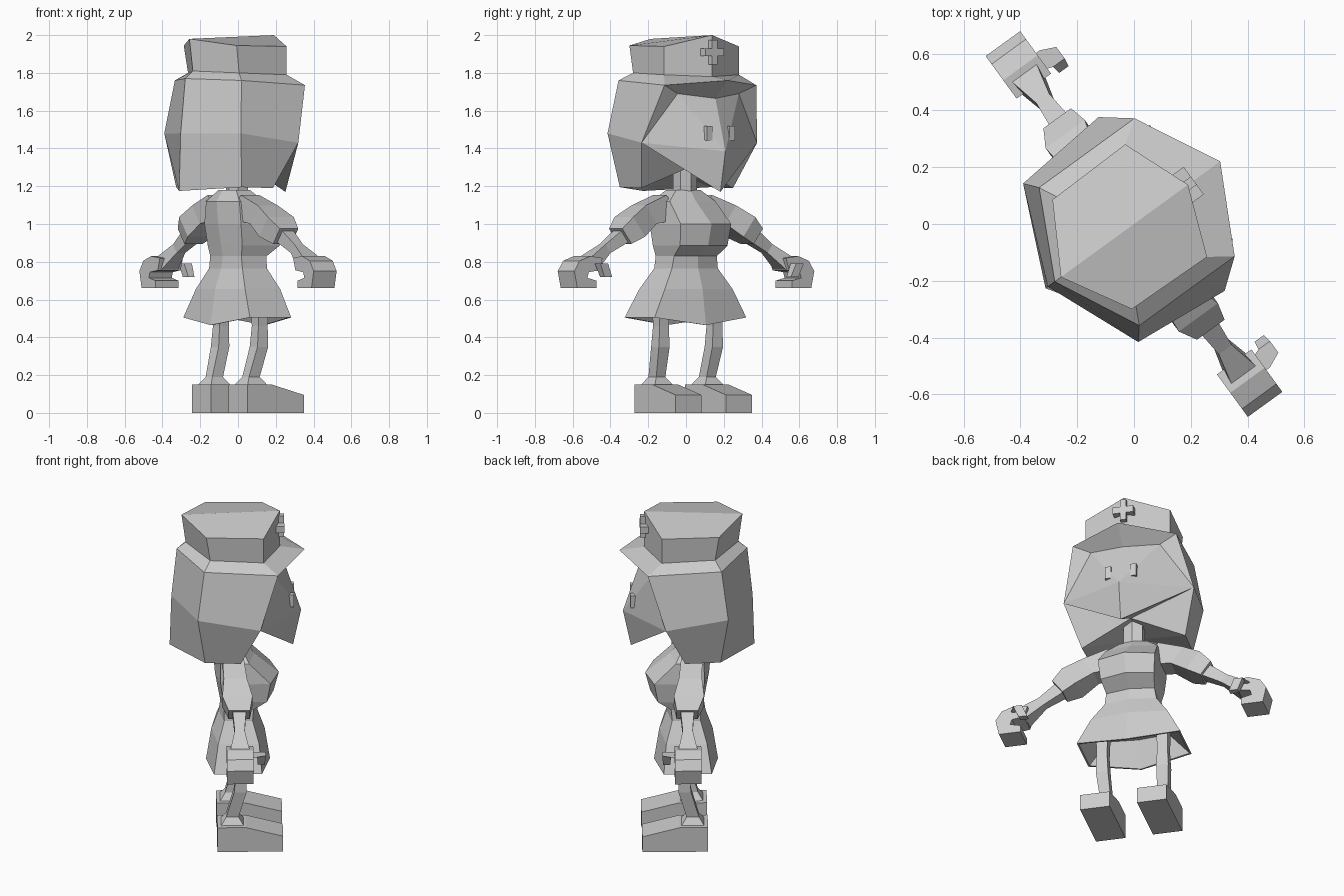
import bpy, bmesh, math
from mathutils import Vector

if "Cube" in bpy.data.objects:
    bpy.data.objects.remove(bpy.data.objects["Cube"], do_unlink=True)

TURN = math.radians(-54)  # the figure stands turned; parts are built facing local +y
grey = bpy.data.materials.new("plain grey")
grey.use_nodes = True
grey.diffuse_color = (0.6, 0.6, 0.6, 1)
grey.node_tree.nodes["Principled BSDF"].inputs["Base Color"].default_value = grey.diffuse_color


def finish(name, bm):
    """Turn a bmesh into a flat-shaded object."""
    bmesh.ops.recalc_face_normals(bm, faces=bm.faces)
    mesh = bpy.data.meshes.new(name)
    bm.to_mesh(mesh)
    bm.free()
    mesh.materials.append(grey)
    obj = bpy.data.objects.new(name, mesh)
    obj.rotation_euler.z = TURN
    bpy.context.collection.objects.link(obj)
    return obj


def mirrored_shell(name, points, faces):
    """Build a symmetric shell from named points of one half."""
    bm = bmesh.new()
    right = {k: bm.verts.new(p) for k, p in points.items()}
    left = {k: right[k] if p[0] == 0 else bm.verts.new((-p[0], p[1], p[2]))
            for k, p in points.items()}
    for face in faces:
        keys = face.split()
        bm.faces.new([right[k] for k in keys])
        bm.faces.new([left[k] for k in reversed(keys)])
    return finish(name, bm)


def loft(name, rings):
    """Skin a list of equal rings and cap both ends."""
    bm = bmesh.new()
    rows = [[bm.verts.new(p) for p in ring] for ring in rings]
    for a, b in zip(rows, rows[1:]):
        for i in range(len(a)):
            j = (i + 1) % len(a)
            bm.faces.new((a[i], a[j], b[j], b[i]))
    bm.faces.new(rows[0])
    bm.faces.new(rows[-1])
    return finish(name, bm)


def body_ring(z, side, front, back, mid_front, mid_back, drop=0):
    return [(0, mid_front, z - drop), (side, front, z), (side, back, z),
            (0, mid_back, z - drop), (-side, back, z), (-side, front, z)]


def box(name, centre, size):
    c, h = Vector(centre), Vector(size) / 2
    square = ((-1, -1), (1, -1), (1, 1), (-1, 1))
    return loft(name, [[c + Vector((u * h.x, v * h.y, w * h.z)) for u, v in square]
                       for w in (-1, 1)])


def limb(name, sign, stations, lie):
    """Square tube; each station is x, y, z, half depth, half thickness."""
    rings = []
    for x, y, z, d, t in stations:
        across = Vector((t * 0.6, 0, t * 0.8)) if lie else Vector((t, 0, 0))
        ring = [Vector((x, y + v * d, z)) + across * u
                for u, v in ((-1, -1), (1, -1), (1, 1), (-1, 1))]
        rings.append([(sign * p.x, p.y, p.z) for p in ring])
    return loft(name, rings)


# Head: cap, brim, hair and face in one faceted shell
head = {
    "capfront": (0, .235, 2.0), "capside": (.245, .14, 1.94),
    "caprear": (.238, -.182, 1.945), "capback": (0, -.318, 1.98),
    "basefront": (0, .235, 1.78), "baseside": (.245, .14, 1.79),
    "baserear": (.23, -.16, 1.80), "baseback": (0, -.295, 1.81),
    "brim": (0, .375, 1.76), "brimside": (.3, .22, 1.735),
    "hairtop": (.3, -.195, 1.76), "hairback": (0, -.345, 1.77),
    "nape": (0, -.375, 1.48), "wide": (.345, -.232, 1.48),
    "cheek": (.378, .12, 1.43), "hem": (0, -.385, 1.175),
    "hemrear": (.295, -.19, 1.195), "hemside": (.3, .01, 1.19),
    "brow": (0, .265, 1.665), "browside": (.2, .2, 1.69),
    "nose": (0, .355, 1.385), "chin": (0, .31, 1.17),
    "throat": (0, .07, 1.31), "inner": (0, -.12, 1.28),
}
cap_faces = [
    "capfront capside caprear capback",
    "capfront basefront baseside capside",
    "capside baseside baserear caprear",
    "caprear baserear baseback capback",
    "basefront brim brimside baseside",
]
hair_faces = [
    "baseside brimside hairtop baserear",
    "baserear hairtop hairback baseback",
    "hairback hairtop wide nape",
    "hairtop brimside cheek wide",
    "nape wide hemrear hem",
    "wide cheek hemside hemrear",
    "hemside throat inner",
    "hemside inner hemrear",
    "hemrear inner hem",
]
face_faces = [
    "brim brow browside brimside",
    "brimside browside cheek",
    "brow nose browside",
    "browside nose cheek",
    "nose chin cheek",
    "cheek chin throat",
    "cheek throat hemside",
]
mirrored_shell("head", head, cap_faces + hair_faces + face_faces)

# Cap badge
box("badge_upright", (0, .235, 1.91), (.035, .05, .13))
box("badge_bar", (0, .235, 1.91), (.12, .05, .04))

# Dress: hollow skirt, waist, bust and shoulders
loft("dress", [
    body_ring(.62, .18, .08, -.09, .1, -.11),
    body_ring(.505, .29, .12, -.13, .17, -.17, .04),
    body_ring(.505, .3, .13, -.14, .18, -.18, .04),
    body_ring(.655, .222, .115, -.115, .15, -.15),
    body_ring(.765, .15, .08, -.08, .11, -.11),
    body_ring(.83, .14, .085, -.08, .11, -.1),
    body_ring(.885, .155, .16, -.085, .2, -.11),
    body_ring(1.0, .165, .18, -.1, .23, -.13),
    body_ring(1.12, .15, .06, -.1, .09, -.14),
    body_ring(1.18, .08, .02, -.07, .04, -.1),
])
loft("neck", [body_ring(z, .055, .025, -.04, .045, -.06) for z in (1.15, 1.34)])

# Curled hand outline (x, z)
hand = ((.6, .82), (.68, .83), (.75, .805), (.785, .75), (.765, .66), (.64, .66),
        (.64, .70), (.70, .715), (.69, .745), (.62, .755))
# Shoe side outline (y, z)
shoe = ((-.12, 0), (-.12, .15), (.04, .15), (.25, .095), (.25, 0))

# Eyes, arms and legs
for side, s in (("right", 1), ("left", -1)):
    box(side + "_eye", (s * .073, .28, 1.48), (.035, .07, .075))
    limb(side + "_sleeve", s, [
        (.1, -.03, 1.09, .06, .08), (.26, -.02, 1.05, .065, .06),
        (.36, -.01, .985, .085, .065), (.43, 0, .935, .06, .05)], True)
    limb(side + "_forearm", s, [
        (.4, 0, .95, .04, .04), (.53, 0, .87, .028, .028),
        (.64, 0, .79, .055, .04)], True)
    loft(side + "_hand", [[(s * x, y, z) for x, z in hand] for y in (-.075, .075)])
    limb(side + "_thumb", s, [
        (.66, .07, .79, .02, .03), (.64, .12, .79, .025, .025),
        (.61, .12, .72, .02, .025)], False)
    limb(side + "_leg", s, [
        (.175, .015, .62, .035, .035), (.175, .015, .46, .03, .03),
        (.175, .01, .35, .035, .035), (.165, -.035, .19, .035, .03),
        (.165, -.035, .14, .07, .065)], False)
    loft(side + "_shoe", [[(s * x, y, z) for y, z in shoe] for x in (.08, .25)])
